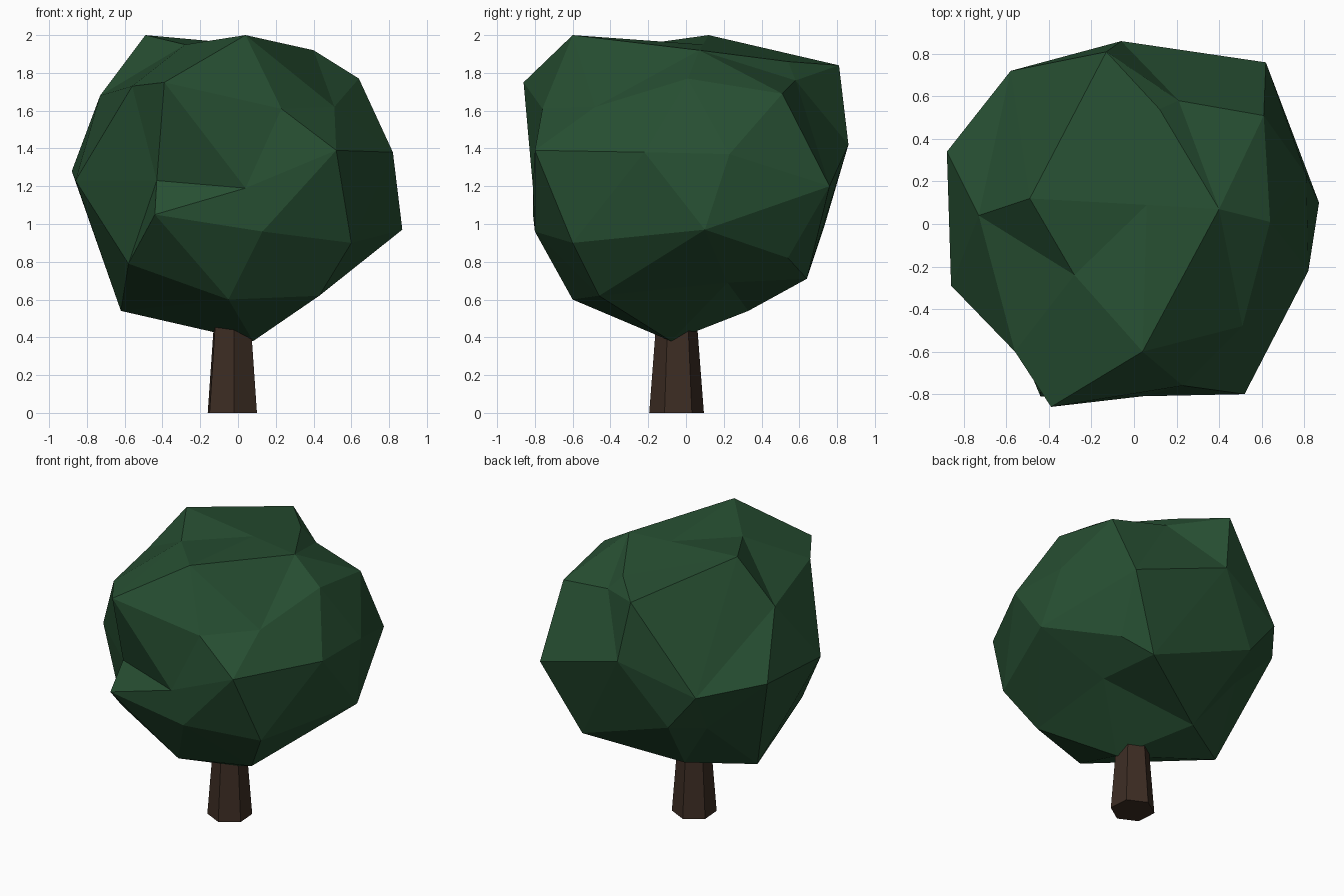
import bpy, bmesh, math
from mathutils import Vector

if "Cube" in bpy.data.objects:
    bpy.data.objects.remove(bpy.data.objects["Cube"])


def material(name, color):
    m = bpy.data.materials.new(name)
    m.diffuse_color = (*color, 1)
    m.use_nodes = True
    m.node_tree.nodes["Principled BSDF"].inputs["Base Color"].default_value = m.diffuse_color
    return m


def add_object(name, bm, mat):
    me = bpy.data.meshes.new(name)
    bm.to_mesh(me)
    bm.free()
    me.materials.append(mat)
    ob = bpy.data.objects.new(name, me)
    bpy.context.collection.objects.link(ob)
    return ob


leaf_green = material("leaf green", (0.02, 0.078, 0.032))
bark_brown = material("bark brown", (0.046, 0.026, 0.017))

# Corner points of the faceted foliage, from the crown down
CORNERS = [
    (.04, -.60, 2.0), (-.49, .12, 2.0), (.40, .07, 1.92), (.06, .09, 1.95), (-.28, -.24, 1.95),
    (-.73, .04, 1.68), (-.39, -.86, 1.75), (-.56, -.60, 1.73), (-.13, .81, 1.84), (.12, .54, 1.86),
    (.21, .58, 1.76), (.61, .51, 1.69), (.64, .01, 1.77), (.51, -.48, 1.62), (.23, -.76, 1.61),
    (.52, -.80, 1.39), (.82, -.22, 1.38), (.81, .23, 1.37), (-.06, .86, 1.42), (.62, .76, 1.20),
    (-.58, .72, 1.24), (-.88, .34, 1.28), (-.86, -.29, 1.23), (-.43, -.68, 1.23), (.04, -.81, 1.19),
    (-.44, -.81, 1.05), (.13, -.80, .96), (.60, -.60, .90), (.87, .10, .97), (.56, .54, .82),
    (-.37, .73, .98), (-.48, .45, .90), (.37, .64, .71), (.44, .22, .69), (.43, -.46, .62),
    (-.05, -.60, .60), (-.58, -.48, .79), (-.62, .08, .54), (-.22, .33, .54), (.08, -.08, .38),
]

# Foliage: connect the corners as a ball, then move them to their real places
centre = Vector((0, 0, 1.2))
bm = bmesh.new()
real = {}
for p in CORNERS:
    p = Vector(p)
    v = bm.verts.new((p - centre).normalized())
    real[v] = p
bmesh.ops.convex_hull(bm, input=bm.verts[:])
for v, p in real.items():
    v.co = p
bmesh.ops.recalc_face_normals(bm, faces=bm.faces[:])
add_object("foliage", bm, leaf_green)

# Trunk: tapered six-sided column reaching into the foliage
bm = bmesh.new()
bmesh.ops.create_cone(bm, cap_ends=True, segments=6, radius1=0.145, radius2=0.095, depth=0.65)
trunk = add_object("trunk", bm, bark_brown)
trunk.location = (-0.03, -0.05, 0.325)
trunk.rotation_euler.z = math.radians(4)
